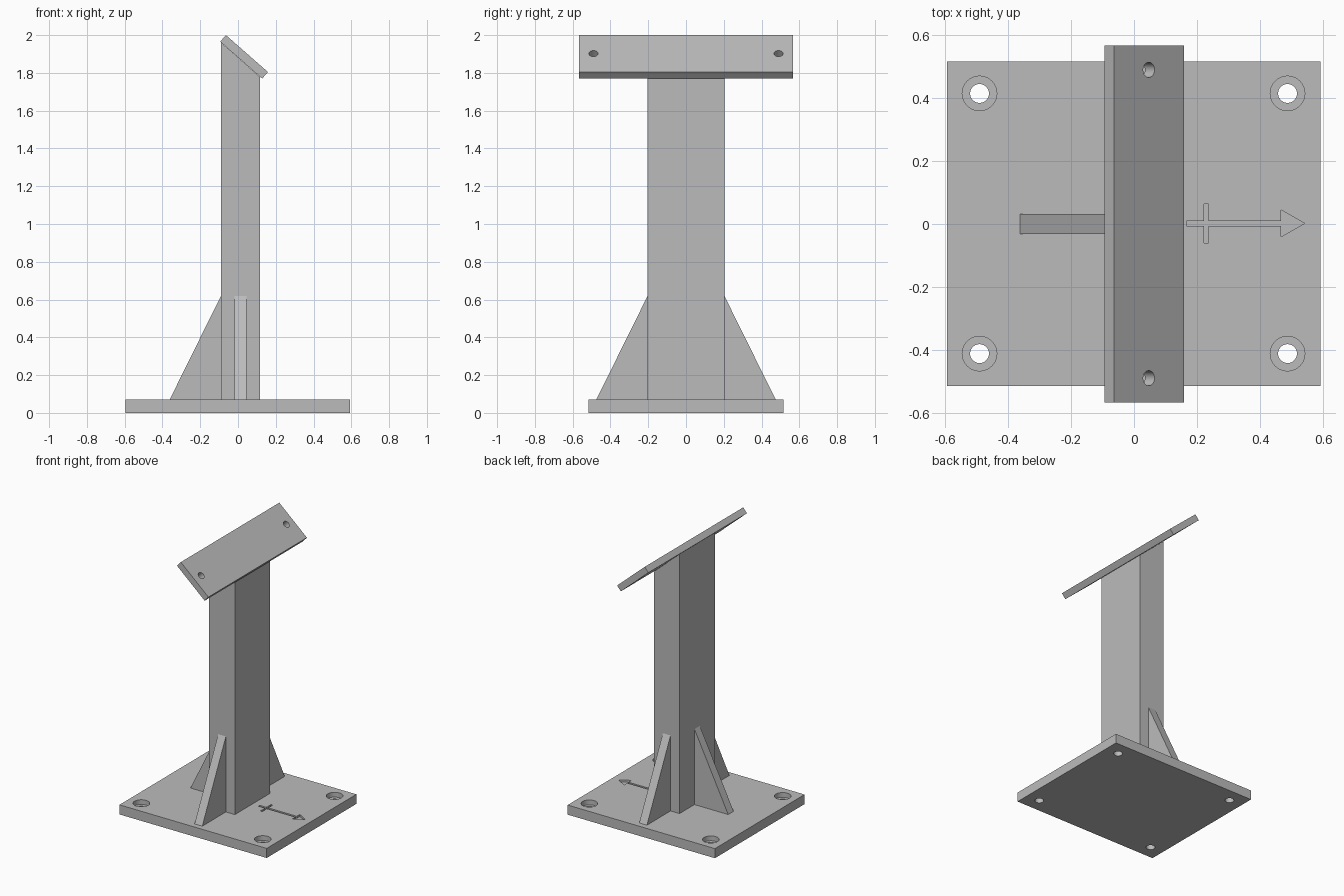
import bpy, bmesh, math
from mathutils import Matrix, Vector

cube = bpy.data.objects.get("Cube")
if cube:
    bpy.data.objects.remove(cube, do_unlink=True)

steel = bpy.data.materials.new("grey_steel")
steel.use_nodes = True
GREY = (0.5, 0.5, 0.5, 1)
steel.diffuse_color = GREY
steel.node_tree.nodes["Principled BSDF"].inputs["Base Color"].default_value = GREY


def finish(name, bm):
    bmesh.ops.recalc_face_normals(bm, faces=bm.faces)
    mesh = bpy.data.meshes.new(name)
    bm.to_mesh(mesh)
    bm.free()
    mesh.materials.append(steel)
    obj = bpy.data.objects.new(name, mesh)
    bpy.context.collection.objects.link(obj)
    return obj


def prism(name, outline, depth, matrix=Matrix()):
    """Extrude an outline in local XY along local Z, then place it."""
    bm = bmesh.new()
    face = bm.faces.new([bm.verts.new((x, y, 0)) for x, y in outline])
    result = bmesh.ops.extrude_face_region(bm, geom=[face])
    verts = [v for v in result["geom"] if isinstance(v, bmesh.types.BMVert)]
    bmesh.ops.translate(bm, verts=verts, vec=(0, 0, depth))
    bm.transform(matrix)
    return finish(name, bm)


def cylinder(name, radius, depth, matrix):
    bm = bmesh.new()
    bmesh.ops.create_cone(bm, cap_ends=True, segments=40, radius1=radius,
                          radius2=radius, depth=depth, matrix=matrix)
    return finish(name, bm)


def cut(target, cutter):
    """Subtract the cutter, bake the result and remove the cutter."""
    mod = target.modifiers.new("cut", "BOOLEAN")
    mod.operation, mod.solver, mod.object = "DIFFERENCE", "EXACT", cutter
    graph = bpy.context.evaluated_depsgraph_get()
    target.data = bpy.data.meshes.new_from_object(target.evaluated_get(graph))
    target.modifiers.clear()
    bpy.data.objects.remove(cutter, do_unlink=True)


def rect(x0, x1, y0, y1):
    return [(x0, y0), (x1, y0), (x1, y1), (x0, y1)]


BASE_TOP = 0.07
# Maps outline (x, y) to world (x, z) with extrusion along -y
UPRIGHT = Matrix.Rotation(math.pi / 2, 4, "X")

# Base plate with four counterbored bolt holes
base = prism("base_plate", rect(-0.595, 0.592, -0.515, 0.517), BASE_TOP)
for x in (-0.491, 0.488):
    for y in (-0.412, 0.415):
        cut(base, cylinder("bolt_hole", 0.03, 0.4, Matrix.Translation((x, y, 0))))
        cut(base, cylinder("counterbore", 0.055, 0.07,
                           Matrix.Translation((x, y, BASE_TOP))))

# Engraved direction arrow with a cross bar
half = [(0.167, 0.008), (0.222, 0.008), (0.222, 0.062), (0.237, 0.062),
        (0.237, 0.008), (0.467, 0.008), (0.467, 0.043)]
arrow = half + [(0.542, 0)] + [(x, -y) for x, y in reversed(half)]
cut(base, prism("arrow_groove", arrow, 0.1,
                Matrix.Translation((0, 0.002, BASE_TOP - 0.015))))

# Post with a slanted top
X0, X1, HALF_Y = -0.09, 0.117, 0.203
prism("post", [(X0, BASE_TOP), (X1, BASE_TOP), (X1, 1.778), (X0, 1.961)],
      2 * HALF_Y, Matrix.Translation((0, HALF_Y, 0)) @ UPRIGHT)

# Triangular gussets on three sides of the post
centre = (X0 + X1) / 2
for name, angle, reach in (("left_gusset", -90, HALF_Y), ("right_gusset", 90, HALF_Y),
                           ("side_gusset", 0, centre - X0)):
    tri = [(-reach, BASE_TOP), (-reach, 0.62), (-reach - 0.272, BASE_TOP)]
    prism(name, tri, 0.062, Matrix.Translation((centre, 0, 0))
          @ Matrix.Rotation(math.radians(angle), 4, "Z")
          @ Matrix.Translation((0, 0.031, 0)) @ UPRIGHT)

# Slanted mounting plate with two holes square to its face
tilt = Matrix.Translation((0.032, 0, 1.885)) @ Matrix.Rotation(math.radians(41.3), 4, "Y")
plate = prism("mounting_plate", rect(-0.148, 0.148, -0.567, 0.567), 0.046,
              tilt @ Matrix.Translation((0, 0, -0.023)))
for y in (-0.49, 0.49):
    cut(plate, cylinder("mount_hole", 0.024, 0.2, tilt @ Matrix.Translation((0, y, 0))))

# Smooth hole walls, keep all corners sharp
for obj in (base, plate):
    bpy.ops.object.select_all(action="DESELECT")
    obj.select_set(True)
    bpy.context.view_layer.objects.active = obj
    bpy.ops.object.shade_smooth_by_angle(angle=math.radians(30))
